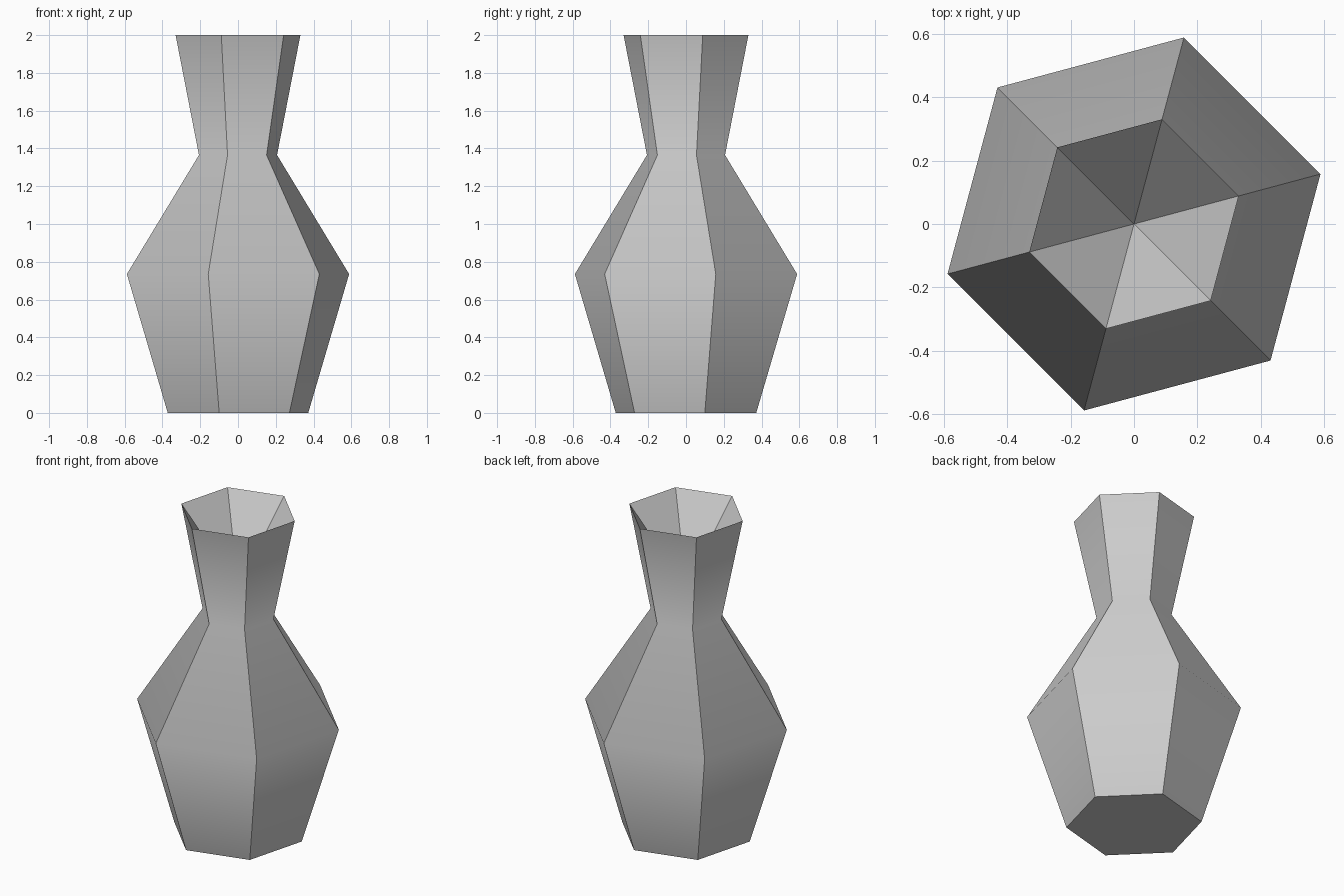
import bpy, bmesh
from math import cos, sin, radians, tau

cube = bpy.data.objects.get("Cube")
if cube:
    bpy.data.objects.remove(cube, do_unlink=True)

SIDES = 6
TURN = radians(15)
# Outer profile from foot to rim: (radius, height)
PROFILE = [(0.385, 0), (0.609, 0.735), (0.214, 1.365), (0.342, 2)]
HOLLOW_Z = 1.53

# Plain grey clay
clay = bpy.data.materials.new("grey clay")
clay.use_nodes = True
colour = (0.6, 0.6, 0.6, 1)
clay.diffuse_color = colour
clay.node_tree.nodes["Principled BSDF"].inputs["Base Color"].default_value = colour

bm = bmesh.new()


def ring(radius, z):
    angles = [TURN + tau * i / SIDES for i in range(SIDES)]
    return [bm.verts.new((radius * cos(a), radius * sin(a), z)) for a in angles]


# Outer wall
rings = [ring(r, z) for r, z in PROFILE]
for low, high in zip(rings, rings[1:]):
    for i in range(SIDES):
        j = (i + 1) % SIDES
        bm.faces.new((low[i], low[j], high[j], high[i]))

# Flat base
bm.faces.new(rings[0][::-1])

# Funnel-shaped mouth running down to a point
tip = bm.verts.new((0, 0, HOLLOW_Z))
for i in range(SIDES):
    bm.faces.new((rings[-1][i], rings[-1][(i + 1) % SIDES], tip))

mesh = bpy.data.meshes.new("vase")
bm.to_mesh(mesh)
bm.free()
mesh.materials.append(clay)
vase = bpy.data.objects.new("vase", mesh)
bpy.context.collection.objects.link(vase)

# Smooth along the height, crisp at the upright corners, rim and foot
bpy.ops.object.select_all(action='DESELECT')
vase.select_set(True)
bpy.context.view_layer.objects.active = vase
bpy.ops.object.shade_smooth_by_angle(angle=radians(46))
